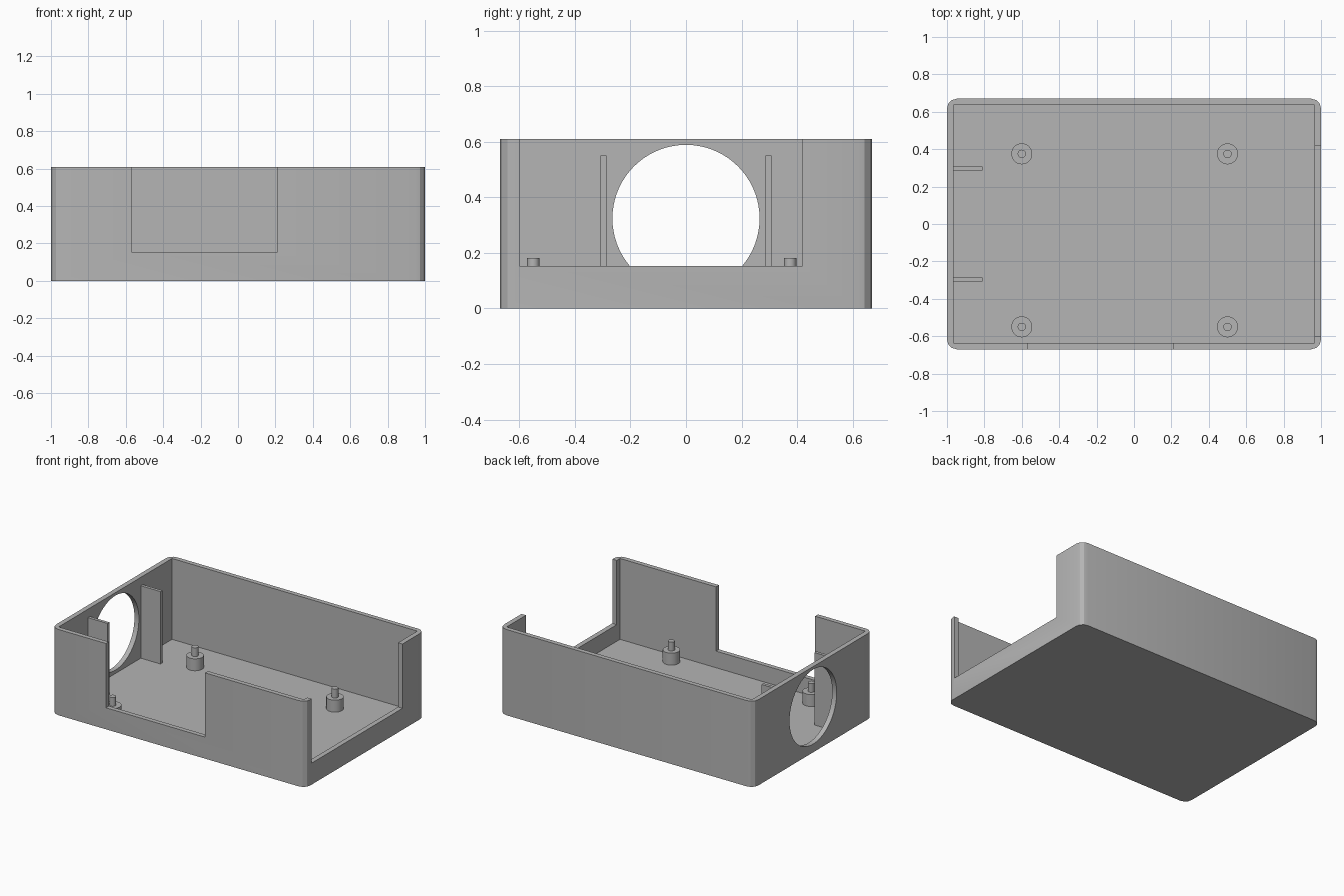
import bpy
import bmesh
import math
from mathutils import Matrix, Vector

cube = bpy.data.objects.get("Cube")
if cube:
    bpy.data.objects.remove(cube, do_unlink=True)

GREY = (0.46, 0.46, 0.46, 1.0)
grey = bpy.data.materials.new("plain grey")
grey.use_nodes = True
grey.diffuse_color = GREY
grey.node_tree.nodes["Principled BSDF"].inputs["Base Color"].default_value = GREY

HEIGHT = 0.61
FLOOR = 0.035
SILL = 0.153      # bottom of the wall openings
INNER_X = 0.965


def finish(name, bm):
    mesh = bpy.data.meshes.new(name)
    bm.to_mesh(mesh)
    bm.free()
    mesh.materials.append(grey)
    obj = bpy.data.objects.new(name, mesh)
    bpy.context.collection.objects.link(obj)
    return obj


def box(name, low, high, corner=0):
    """Box between two corners, with optional rounded upright edges."""
    low, high = Vector(low), Vector(high)
    bm = bmesh.new()
    place = Matrix.Translation((low + high) / 2) @ Matrix.Diagonal((*(high - low), 1))
    bmesh.ops.create_cube(bm, size=1, matrix=place)
    if corner:
        upright = [e for e in bm.edges
                   if abs(e.verts[0].co.z - e.verts[1].co.z) > 0.1]
        bmesh.ops.bevel(bm, geom=upright, offset=corner, segments=3,
                        profile=0.5, affect='EDGES')
    return finish(name, bm)


def cylinder(name, radius, depth, centre, sides, turn=Matrix()):
    bm = bmesh.new()
    bmesh.ops.create_cone(bm, cap_ends=True, segments=sides, radius1=radius,
                          radius2=radius, depth=depth,
                          matrix=Matrix.Translation(centre) @ turn)
    return finish(name, bm)


def smooth(obj, degrees):
    bpy.ops.object.select_all(action='DESELECT')
    obj.select_set(True)
    bpy.context.view_layer.objects.active = obj
    bpy.ops.object.shade_smooth_by_angle(angle=math.radians(degrees))


def cut(obj, cutter):
    """Subtract the cutter from the object and discard it."""
    cutter.hide_render = True
    mod = obj.modifiers.new("cut", 'BOOLEAN')
    mod.operation = 'DIFFERENCE'
    mod.solver = 'EXACT'
    mod.object = cutter
    bpy.ops.object.select_all(action='DESELECT')
    obj.select_set(True)
    bpy.context.view_layer.objects.active = obj
    bpy.ops.object.modifier_apply(modifier=mod.name)
    bpy.data.objects.remove(cutter, do_unlink=True)


# Open tray with rounded outer corners
tray = box("tray", (-1, -0.67, 0), (1, 0.67, HEIGHT), corner=0.053)
cut(tray, box("cavity_cutter", (-INNER_X, -0.637, FLOOR), (INNER_X, 0.637, 1)))

# Openings in the front and left walls
cut(tray, box("front_cutter", (-0.57, -0.8, SILL), (0.21, -0.6, 1)))
cut(tray, box("left_cutter", (0.9, -0.6, SILL), (1.1, 0.42, 1)))

# Round hole in the right wall
cut(tray, cylinder("hole_cutter", 0.265, 0.3, (-1, 0, 0.324), 72,
                   Matrix.Rotation(math.pi / 2, 4, 'Y')))
smooth(tray, 20)

# Upright fins either side of the round hole
for side, y in (("front", -0.297), ("back", 0.297)):
    box(side + "_fin", (-INNER_X - 0.01, y - 0.011, FLOOR - 0.01),
        (-0.81, y + 0.011, 0.55))

# Mounting posts with locating pins
for side, x in (("right", -0.6), ("left", 0.5)):
    for end, y in (("front", -0.55), ("back", 0.375)):
        for part, radius, low, high in (("post", 0.056, FLOOR - 0.01, 0.12),
                                        ("pin", 0.022, 0.11, 0.182)):
            peg = cylinder(f"{end}_{side}_{part}", radius, high - low,
                           (x, y, (low + high) / 2), 32)
            smooth(peg, 30)
